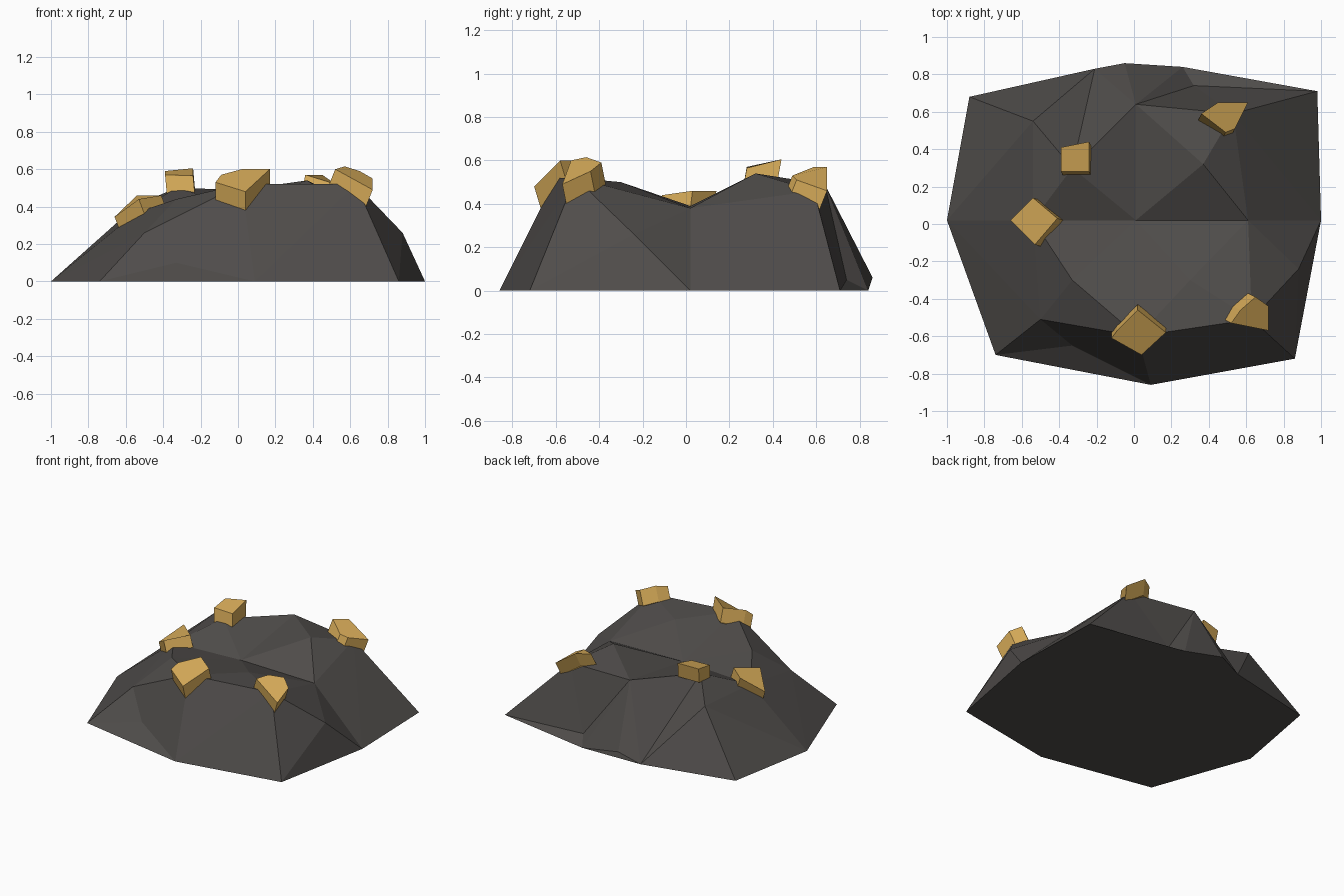
import bpy, bmesh
from mathutils import Vector
from mathutils.geometry import delaunay_2d_cdt

if "Cube" in bpy.data.objects:
    bpy.data.objects.remove(bpy.data.objects["Cube"])


def material(name, color):
    m = bpy.data.materials.new(name)
    m.diffuse_color = (*color, 1)
    m.use_nodes = True
    m.node_tree.nodes["Principled BSDF"].inputs["Base Color"].default_value = m.diffuse_color
    return m


def make_object(name, bm, mat):
    bmesh.ops.recalc_face_normals(bm, faces=bm.faces[:])
    mesh = bpy.data.meshes.new(name)
    bm.to_mesh(mesh)
    bm.free()
    mesh.materials.append(mat)
    obj = bpy.data.objects.new(name, mesh)
    bpy.context.collection.objects.link(obj)
    return obj


rock = material("dark_rock", (0.08, 0.074, 0.07))
gold = material("gold_ore", (0.68, 0.41, 0.10))

# Mound: ground rim, then the ridge and dip points
rim = [(-1, .02, 0), (-.74, -.70, 0), (.09, -.86, 0), (.86, -.72, 0), (1, .02, 0),
       (.98, .71, 0), (.26, .84, 0), (-.05, .86, .06), (-.21, .83, 0), (-.88, .68, 0)]
peaks = [(-.33, -.65, .10), (-.50, -.51, .26), (.02, -.60, .52), (.63, -.51, .52),
         (.88, -.24, .26), (.61, .02, .38), (.53, .59, .46), (.01, .64, .49),
         (-.54, .55, .41), (-.54, .02, .37), (-.33, -.30, .44), (.30, -.30, .50),
         (-.33, .30, .50), (.37, .32, .54), (.01, .02, .39), (.32, .74, .05)]
points = rim + peaks
n = len(rim)

# Visible creases the triangulation must keep
creases = [(11, 12), (12, 13), (2, 12), (3, 13), (4, 14), (14, 13), (14, 3), (4, 15),
           (15, 24), (1, 11), (0, 19), (10, 2), (11, 10), (5, 16), (9, 18), (17, 22),
           (18, 22), (19, 20), (0, 11), (23, 15), (23, 16), (23, 17), (16, 17),
           (25, 5), (25, 16), (25, 17)]
outline = [(i, (i + 1) % n) for i in range(n)]
flat = [Vector(p[:2]) for p in points]
verts2d, _, tris, origin, _, _ = delaunay_2d_cdt(flat, outline + creases, [], 1, 1e-5)

bm = bmesh.new()
vs = [None] * len(points)
out = []
for co, src in zip(verts2d, origin):
    v = bm.verts.new((co.x, co.y, points[src[0]][2]))
    out.append(v)
    vs[src[0]] = v
for t in tris:
    bm.faces.new([out[i] for i in t])
bm.faces.new([vs[i] for i in reversed(range(n))])
make_object("rock_mound", bm, rock)

# Nuggets: outer face corners, and the direction they sink into the rock
nuggets = {
    "nugget_back_left": ([(-.39, .28, .57), (-.24, .28, .565), (-.24, .44, .605),
                          (-.39, .41, .59)], (.01, -.02, -.11)),
    "nugget_left": ([(-.66, .02, .345), (-.53, -.11, .44), (-.41, .03, .46),
                     (-.54, .14, .46)], (.03, -.01, -.08)),
    "nugget_front": ([(-.12, -.61, .53), (.04, -.70, .48), (.17, -.58, .60),
                      (.02, -.46, .60), (-.09, -.57, .57)], (0, .03, -.10)),
    "nugget_front_right": ([(.52, -.53, .60), (.72, -.57, .49), (.72, -.44, .55),
                            (.65, -.39, .59), (.57, -.46, .615)], (-.04, .02, -.10)),
    "nugget_back_right": ([(.36, .59, .57), (.49, .49, .53), (.54, .51, .51),
                           (.61, .65, .46), (.45, .65, .57)], (-.02, -.04, -.10)),
}
for name, (corners, sink) in nuggets.items():
    bm = bmesh.new()
    top = [bm.verts.new(c) for c in corners]
    low = [bm.verts.new(Vector(c) + Vector(sink)) for c in corners]
    bm.faces.new(top)
    bm.faces.new(low[::-1])
    for i in range(len(top)):
        j = (i + 1) % len(top)
        bm.faces.new((top[j], top[i], low[i], low[j]))
    make_object(name, bm, gold)
